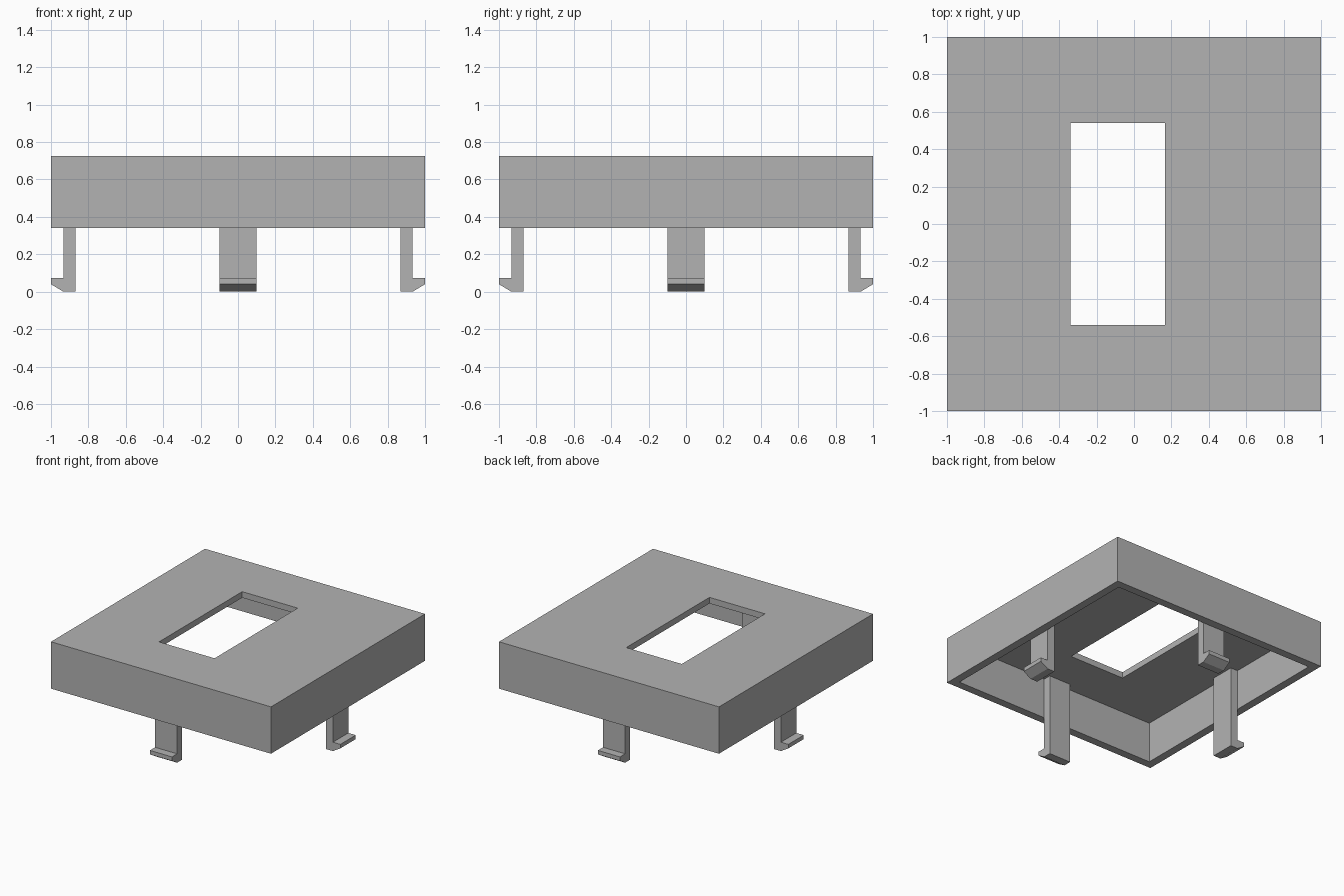
import bpy, bmesh, math
from mathutils import Matrix

cube = bpy.data.objects.get("Cube")
if cube:
    bpy.data.objects.remove(cube, do_unlink=True)

grey = bpy.data.materials.new("plain grey")
grey.use_nodes = True
colour = (0.45, 0.45, 0.45, 1)
grey.diffuse_color = colour
grey.node_tree.nodes["Principled BSDF"].inputs["Base Color"].default_value = colour

RIM, TOP, PLATE = 0.34, 0.725, 0.05      # rim height, top height, plate thickness
INNER, HALF_WIDTH = 0.933, 0.1           # inside wall position, clip half width


def add_object(name, bm):
    bmesh.ops.recalc_face_normals(bm, faces=bm.faces)
    mesh = bpy.data.meshes.new(name)
    bm.to_mesh(mesh)
    bm.free()
    mesh.materials.append(grey)
    obj = bpy.data.objects.new(name, mesh)
    bpy.context.collection.objects.link(obj)
    return obj


def bridge(bm, a, b):
    for i in range(len(a)):
        j = (i + 1) % len(a)
        bm.faces.new((a[i], a[j], b[j], b[i]))


# Hollow cover: rectangular rings joined into a closed shell around the opening
outer = (-1, 1, -1, 1)
inner = (-INNER, INNER, -INNER, INNER)
opening = (-0.34, 0.165, -0.54, 0.54)
bm = bmesh.new()
rings = []
for (x0, x1, y0, y1), z in ((outer, RIM), (outer, TOP), (opening, TOP),
                            (opening, TOP - PLATE), (inner, TOP - PLATE), (inner, RIM)):
    rings.append([bm.verts.new((x, y, z))
                  for x, y in ((x0, y0), (x1, y0), (x1, y1), (x0, y1))])
for k, ring in enumerate(rings):
    bridge(bm, ring, rings[(k + 1) % len(rings)])
add_object("cover", bm)

# Snap clips: hooked profile extruded sideways, one on each wall
profile = [(0.868, 0), (INNER, 0), (1, 0.04), (1, 0.073),
           (INNER, 0.073), (INNER, TOP - PLATE), (0.868, TOP - PLATE)]
for k, side in enumerate(("left", "back", "right", "front")):
    bm = bmesh.new()
    ends = [[bm.verts.new((x, y, z)) for x, z in profile]
            for y in (-HALF_WIDTH, HALF_WIDTH)]
    for end in ends:
        bm.faces.new(end)
    bridge(bm, *ends)
    bm.transform(Matrix.Rotation(k * math.pi / 2, 4, "Z"))
    add_object(side + "_clip", bm)
